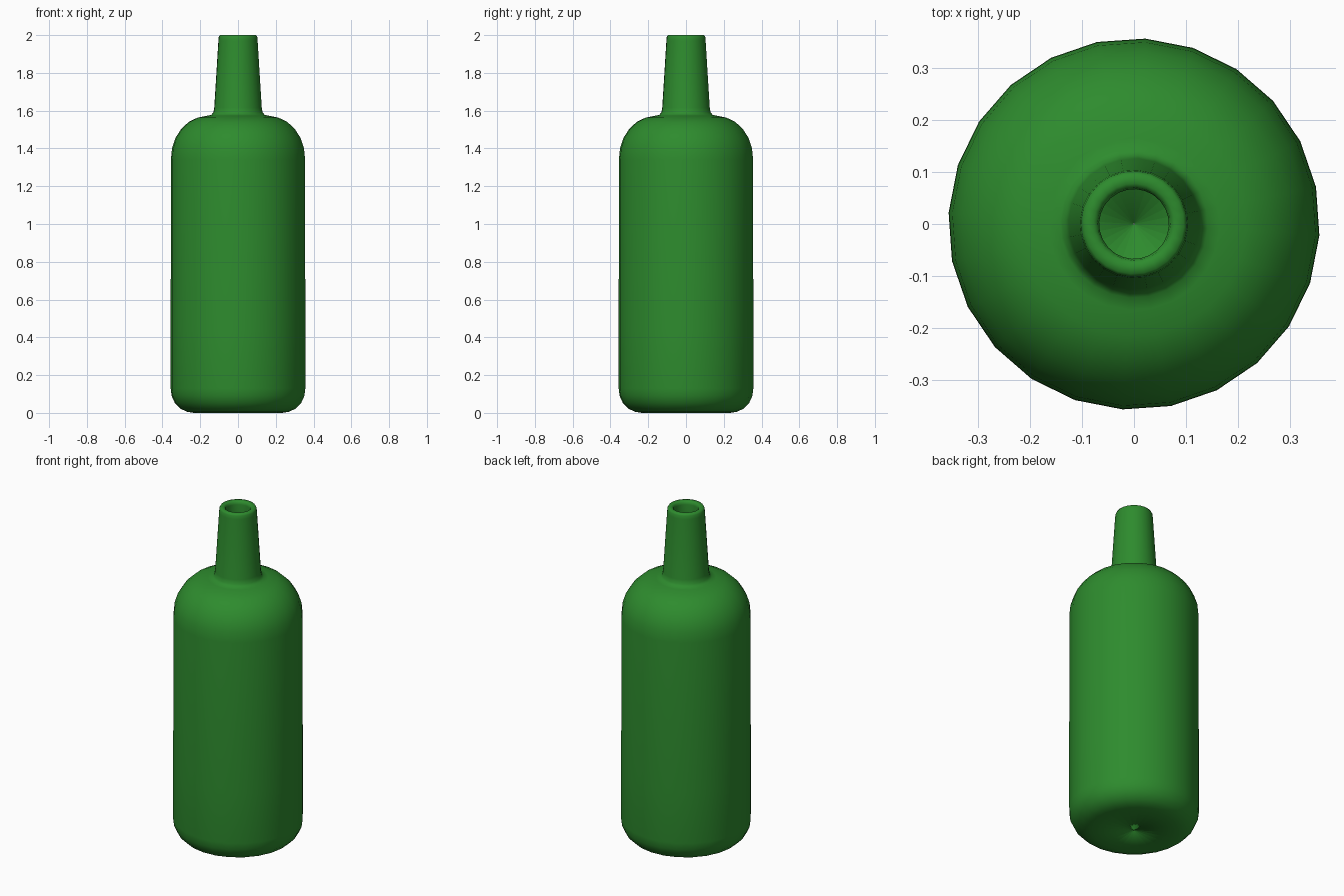
import bpy, bmesh, math

SIDES = 24
PHASE = math.radians(-3.5)

# Lathe profile (radius, height): outer wall from base to lip, then inner wall down to the floor
outer = [(0.001, 0.0), (0.235, 0.0), (0.27, 0.006), (0.305, 0.022), (0.335, 0.052),
         (0.352, 0.09), (0.357, 0.13), (0.357, 0.43), (0.356, 1.34), (0.350, 1.40),
         (0.332, 1.455), (0.302, 1.502), (0.262, 1.54), (0.215, 1.563), (0.165, 1.573),
         (0.142, 1.578), (0.131, 1.59), (0.126, 1.615), (0.104, 1.97), (0.102, 1.99), (0.096, 2.0)]
inner = [(0.078, 2.0), (0.070, 1.994), (0.067, 1.98), (0.092, 1.60), (0.105, 1.56), (0.15, 1.543),
         (0.21, 1.53), (0.26, 1.50), (0.30, 1.45), (0.32, 1.39), (0.325, 1.34),
         (0.325, 0.13), (0.31, 0.075), (0.28, 0.042), (0.235, 0.033), (0.001, 0.033)]

bm = bmesh.new()
rings = []
for r, z in outer + inner:
    rings.append([bm.verts.new((r * math.cos(PHASE + math.tau * i / SIDES),
                                r * math.sin(PHASE + math.tau * i / SIDES), z))
                  for i in range(SIDES)])
rings.append(rings[0])  # join floor to base at the centre
for a, b in zip(rings, rings[1:]):
    for i in range(SIDES):
        j = (i + 1) % SIDES
        bm.faces.new((a[i], a[j], b[j], b[i])).smooth = True
bmesh.ops.recalc_face_normals(bm, faces=bm.faces)

mesh = bpy.data.meshes.new("bottle")
bm.to_mesh(mesh)
bm.free()
bottle = bpy.data.objects.new("bottle", mesh)
bpy.context.collection.objects.link(bottle)

# Green glass
green = bpy.data.materials.new("green_glass")
green.diffuse_color = (0.027, 0.26, 0.027, 1)
mesh.materials.append(green)
